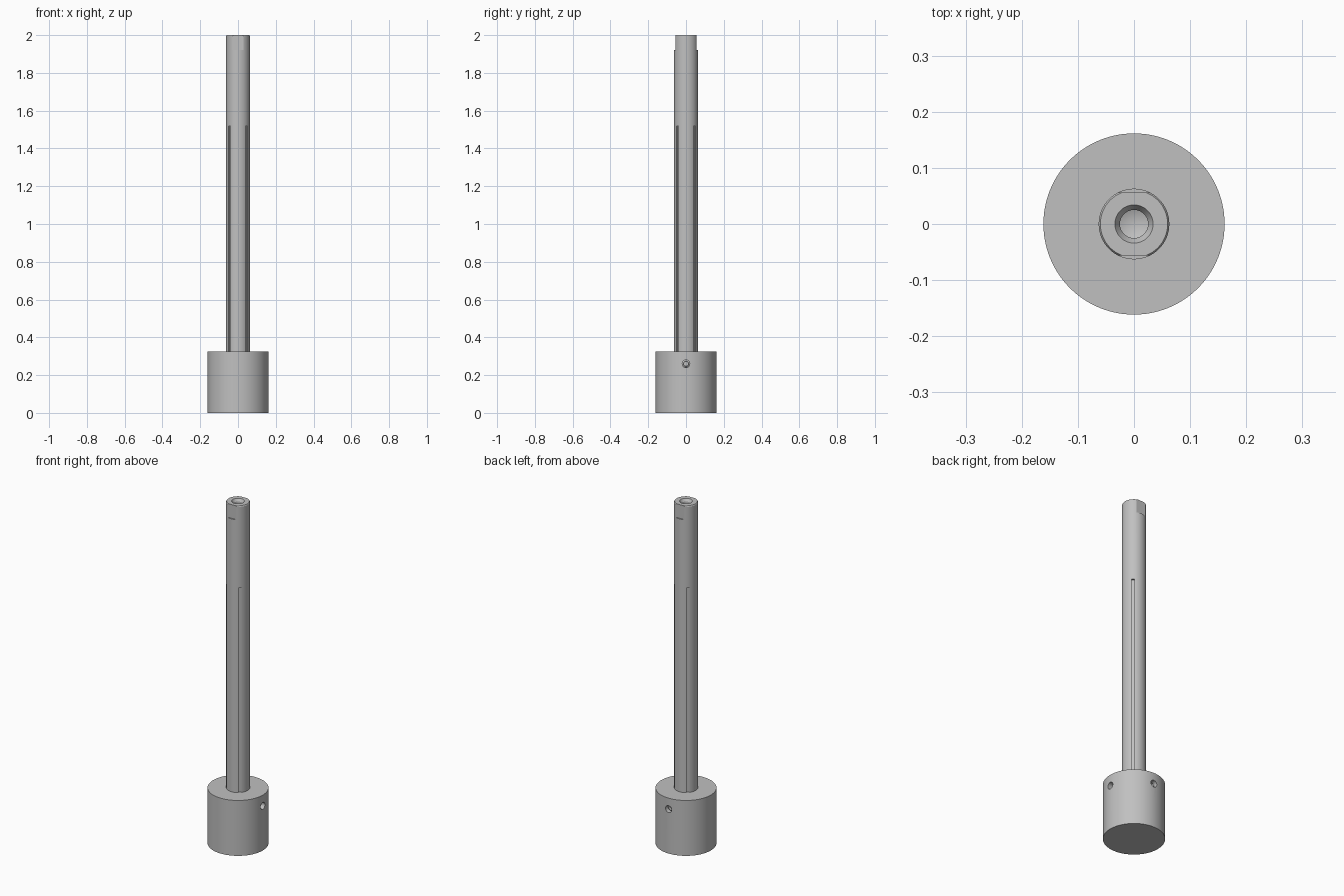
import bpy, bmesh, math
from mathutils import Matrix

if "Cube" in bpy.data.objects:
    bpy.data.objects.remove(bpy.data.objects["Cube"], do_unlink=True)

steel = bpy.data.materials.new("grey steel")
steel.use_nodes = True
colour = (0.53, 0.53, 0.53, 1)
steel.diffuse_color = colour
steel.node_tree.nodes["Principled BSDF"].inputs["Base Color"].default_value = colour


def finish(name, bm, matrix=Matrix()):
    bmesh.ops.recalc_face_normals(bm, faces=bm.faces)
    bm.transform(matrix)
    mesh = bpy.data.meshes.new(name)
    bm.to_mesh(mesh)
    bm.free()
    mesh.materials.append(steel)
    obj = bpy.data.objects.new(name, mesh)
    bpy.context.collection.objects.link(obj)
    return obj


def lathe(name, profile, sides, matrix=Matrix()):
    """Spin a profile of (radius, height) points into a closed solid."""
    bm = bmesh.new()
    verts = [bm.verts.new((r, 0, z)) for r, z in profile]
    edges = [bm.edges.new(pair) for pair in zip(verts, verts[1:])]
    bmesh.ops.spin(bm, geom=verts + edges, cent=(0, 0, 0), axis=(0, 0, 1),
                   angle=math.tau, steps=sides)
    bmesh.ops.remove_doubles(bm, verts=bm.verts, dist=1e-5)
    return finish(name, bm, matrix)


def box(name, size, centre, turn=0):
    bm = bmesh.new()
    bmesh.ops.create_cube(bm, size=1)
    place = Matrix.Rotation(turn, 4, 'Z') @ Matrix.Translation(centre)
    return finish(name, bm, place @ Matrix.Diagonal((*size, 1)))


def cut(target, cutter):
    cutter.hide_render = True
    mod = target.modifiers.new("cut", 'BOOLEAN')
    mod.operation, mod.solver, mod.object = 'DIFFERENCE', 'EXACT', cutter
    bpy.ops.object.select_all(action='DESELECT')
    target.select_set(True)
    bpy.context.view_layer.objects.active = target
    bpy.ops.object.modifier_apply(modifier=mod.name)
    bpy.data.objects.remove(cutter, do_unlink=True)


def radial(turn, distance):
    """Frame whose z axis points outwards at the set screw height."""
    return (Matrix.Rotation(turn, 4, 'Z') @ Matrix.Translation((distance, 0, 0.26))
            @ Matrix.Rotation(math.pi / 2, 4, 'Y'))


# Solid base collar
base_r, base_h = 0.1615, 0.324
base = lathe("base_collar", [(0, 0), (base_r, 0), (base_r, base_h), (0, base_h)], 96)

# Shaft with chamfered top and countersunk bore
shaft = lathe("shaft", [(0, 0.3), (0.063, 0.3), (0.063, 1.995), (0.06, 2), (0.034, 2),
                        (0.025, 1.985), (0.025, 1.85), (0, 1.84)], 64)

# Wrench flats at the top, front and back
for side in (-1, 1):
    cut(shaft, box("flat_cutter", (0.2, 0.1, 0.2), (0, side * 0.106, 2.02)))

# Four long grooves along the shaft
for i in range(4):
    cut(shaft, box("groove_cutter", (0.02, 0.016, 1.3), (0.065, 0, 0.87),
                   math.pi / 4 + i * math.pi / 2))

# Two set screws with hex sockets, sunk in the collar
screws = []
for name, turn in (("side_set_screw", 0), ("back_set_screw", math.pi / 2)):
    cut(base, lathe("hole_cutter", [(0, 0), (0.02, 0), (0.02, 0.1), (0, 0.1)], 32,
                    radial(turn, 0.115)))
    screws.append(lathe(name, [(0, 0), (0.02, 0), (0.02, 0.022), (0.013, 0.027),
                               (0.013, 0.012), (0, 0.012)], 32, radial(turn, 0.115)))

# Smooth the round surfaces, keep the machined edges crisp
bpy.ops.object.select_all(action='DESELECT')
for obj in [base, shaft] + screws:
    obj.select_set(True)
bpy.context.view_layer.objects.active = base
bpy.ops.object.shade_smooth_by_angle(angle=math.radians(25))
